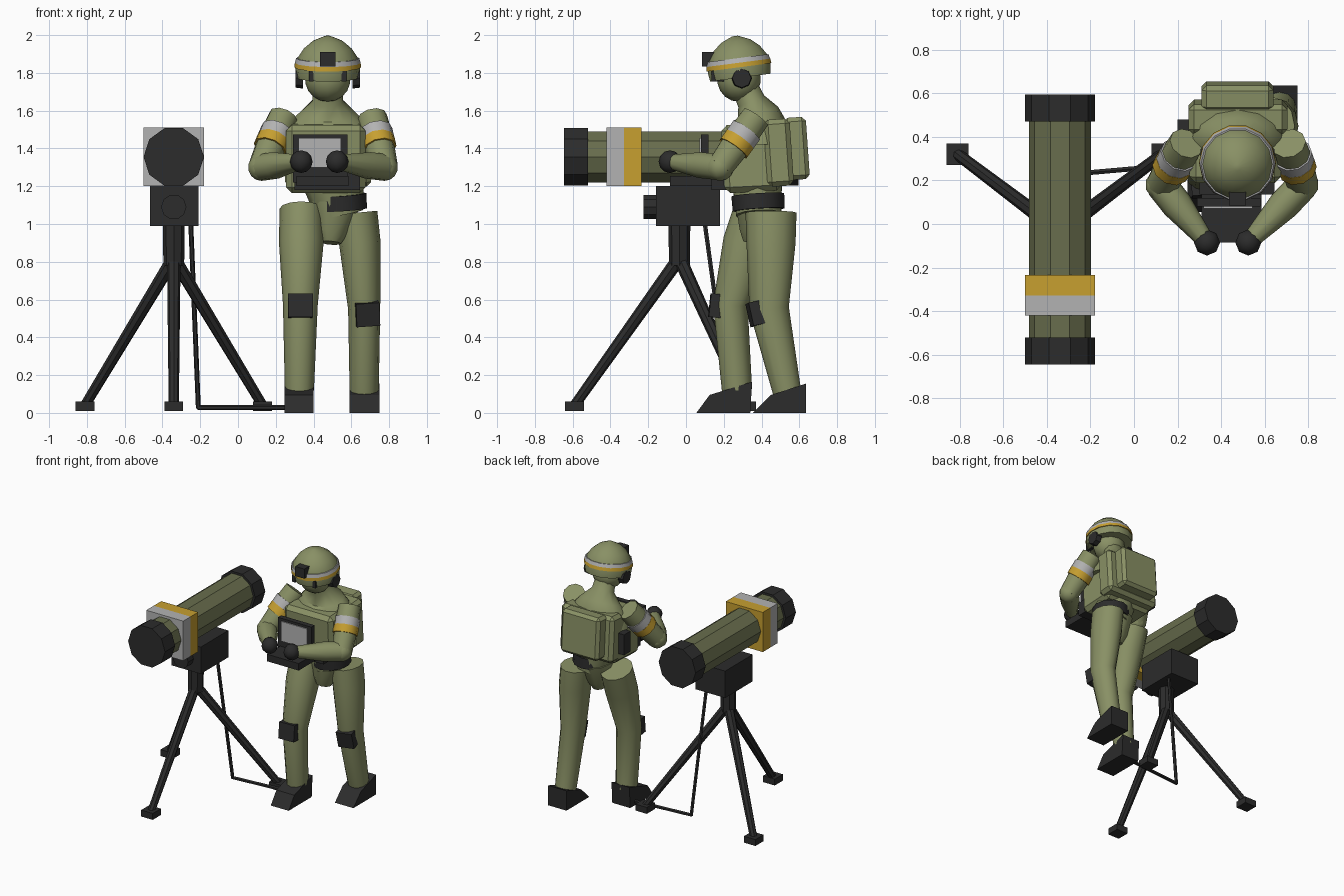
import bpy, bmesh, math
from mathutils import Vector, Matrix, Euler

if "Cube" in bpy.data.objects:
    bpy.data.objects.remove(bpy.data.objects["Cube"])


def material(name, rgb):
    m = bpy.data.materials.new(name)
    m.diffuse_color = (*rgb, 1)
    m.use_nodes = True
    m.node_tree.nodes["Principled BSDF"].inputs["Base Color"].default_value = m.diffuse_color
    return m


OLIVE = material("olive_cloth", (0.25, 0.28, 0.13))
GREEN = material("tube_green", (0.14, 0.155, 0.075))
DARK = material("dark_rubber", (0.025, 0.025, 0.025))
SILVER = material("silver_band", (0.45, 0.45, 0.45))
YELLOW = material("yellow_band", (0.57, 0.35, 0.03))


def finish(name, bm, mat, smooth=0):
    bmesh.ops.recalc_face_normals(bm, faces=bm.faces)
    if smooth:
        for f in bm.faces:
            f.smooth = True
        for e in bm.edges:
            e.smooth = e.calc_face_angle(0) < math.radians(smooth)
    me = bpy.data.meshes.new(name)
    bm.to_mesh(me)
    bm.free()
    me.materials.append(mat)
    ob = bpy.data.objects.new(name, me)
    bpy.context.collection.objects.link(ob)
    return ob


def box(name, lo, hi, mat, bevel=0, rot=(0, 0, 0)):
    lo, hi = Vector(lo), Vector(hi)
    bm = bmesh.new()
    bmesh.ops.create_cube(bm, size=1)
    bmesh.ops.scale(bm, vec=hi - lo, verts=bm.verts)
    if bevel:
        bmesh.ops.bevel(bm, geom=bm.edges[:], offset=bevel, segments=1, affect='EDGES')
    r = Euler([math.radians(a) for a in rot]).to_matrix().to_4x4()
    bm.transform(Matrix.Translation((lo + hi) / 2) @ r)
    return finish(name, bm, mat)


def tube(name, pts, radii, mat, n=10, smooth=45):
    """Skin rings along a path; a radius may be a number or an (x, y) pair."""
    pts = [Vector(p) for p in pts]
    bm = bmesh.new()
    rings = []
    for i, p in enumerate(pts):
        d = (pts[min(i + 1, len(pts) - 1)] - pts[max(i - 1, 0)]).normalized()
        ref = Vector((0, 0, 1)) if abs(d.x) > 0.8 else Vector((1, 0, 0))
        u = (ref - d * ref.dot(d)).normalized()
        v = d.cross(u)
        r = radii[i]
        ru, rv = r if isinstance(r, tuple) else (r, r)
        rings.append([bm.verts.new(p + u * ru * math.cos(2 * math.pi * k / n)
                                   + v * rv * math.sin(2 * math.pi * k / n)) for k in range(n)])
    for a, b in zip(rings, rings[1:]):
        for k in range(n):
            bm.faces.new((a[k], a[(k + 1) % n], b[(k + 1) % n], b[k]))
    bm.faces.new(rings[0])
    bm.faces.new(rings[-1])
    return finish(name, bm, mat, smooth)


def ball(name, c, r, mat, seg=10, rings=7):
    bm = bmesh.new()
    bmesh.ops.create_uvsphere(bm, u_segments=seg, v_segments=rings, radius=1)
    bm.transform(Matrix.Translation(c) @ Matrix.Diagonal((*r, 1)))
    return finish(name, bm, mat, 60)


def boot(name, x0, x1, profile):
    bm = bmesh.new()
    f = bm.faces.new([bm.verts.new((x0, y, z)) for y, z in profile])
    ext = bmesh.ops.extrude_face_region(bm, geom=[f])
    bmesh.ops.translate(bm, vec=(x1 - x0, 0, 0),
                        verts=[g for g in ext["geom"] if isinstance(g, bmesh.types.BMVert)])
    return finish(name, bm, DARK)


# Launch tube with end caps and marking band
TX, TZ = -0.34, 1.355


def along_y(name, y0, y1, r, mat, z=TZ):
    return tube(name, [(TX, y0, z), (TX, y1, z)], [r, r], mat, 10, 0)


along_y("launch_tube", -0.6, 0.55, 0.143, GREEN)
along_y("front_cap", -0.645, -0.52, 0.16, DARK)
along_y("rear_cap", 0.47, 0.595, 0.16, DARK)
box("silver_tube_band", (-0.5, -0.42, 1.2), (-0.18, -0.328, 1.51), SILVER)
box("yellow_tube_band", (-0.5, -0.328, 1.2), (-0.18, -0.235, 1.51), YELLOW)

# Sight unit and tripod
box("sight_unit", (-0.465, -0.16, 0.99), (-0.21, 0.18, 1.2), DARK)
along_y("sight_lens", -0.225, -0.15, 0.067, DARK, 1.09)
tube("tripod_post", [(TX, -0.035, 0.78), (TX, -0.035, 1.0)], [0.055, 0.058], DARK, 8, 0)
for i, (fx, fy) in enumerate([(TX, -0.59), (-0.81, 0.32), (0.13, 0.32)]):
    tube(f"tripod_leg_{i}", [(TX, -0.035, 0.82), (fx, fy, 0.04)], [0.036, 0.027], DARK, 8, 0)
    box(f"tripod_foot_{i}", (fx - 0.05, fy - 0.05, 0.01), (fx + 0.05, fy + 0.05, 0.06), DARK)
tube("cable_drop", [(-0.25, 0.1, 1.0), (-0.21, 0.235, 0.025)], [0.013, 0.013], DARK, 6, 0)
tube("cable_ground", [(-0.215, 0.235, 0.028), (0.3, 0.28, 0.028)], [0.013, 0.013], DARK, 6, 0)

# Legs, knee pads and boots
tube("left_leg", [(0.335, 0.38, 1.08), (0.335, 0.32, 0.9), (0.33, 0.235, 0.57), (0.325, 0.27, 0.12)],
     [(0.115, 0.125), (0.118, 0.125), (0.092, 0.092), (0.077, 0.08)], OLIVE, 12)
tube("right_leg", [(0.63, 0.45, 1.06), (0.645, 0.45, 0.9), (0.668, 0.44, 0.55), (0.668, 0.535, 0.11)],
     [(0.108, 0.135), (0.11, 0.13), (0.085, 0.105), (0.077, 0.075)], OLIVE, 12)
box("left_knee_pad", (0.265, 0.125, 0.505), (0.395, 0.19, 0.63), DARK, 0, (-6, 0, 2))
box("right_knee_pad", (0.62, 0.335, 0.465), (0.745, 0.425, 0.59), DARK, 0, (12, -4, 8))
boot("left_boot", 0.245, 0.4, [(0.055, 0), (0.125, 0.095), (0.35, 0.165), (0.34, 0)])
boot("right_boot", 0.59, 0.75, [(0.355, 0), (0.45, 0.095), (0.635, 0.155), (0.635, 0)])

# Pelvis, waist, belt, shoulders
tube("pelvis", [(0.49, 0.36, 0.9), (0.495, 0.37, 0.96), (0.51, 0.385, 1.1)],
     [(0.055, 0.06), (0.09, 0.09), (0.135, 0.13)], OLIVE, 10)
tube("waist", [(0.54, 0.385, 1.05), (0.5, 0.375, 1.25)], [(0.125, 0.125), (0.17, 0.14)], OLIVE, 10)
tube("belt", [(0.545, 0.385, 1.075), (0.54, 0.38, 1.155)], [0.138, 0.14], DARK, 12)
tube("shoulders", [(0.475, 0.39, 1.42), (0.475, 0.39, 1.53), (0.475, 0.38, 1.58), (0.475, 0.345, 1.65), (0.475, 0.31, 1.73)],
     [(0.24, 0.15), (0.21, 0.145), (0.16, 0.115), (0.082, 0.075), (0.075, 0.07)], OLIVE, 12)

# Vest, packs, radio and chest pouch
box("vest", (0.255, 0.195, 1.17), (0.675, 0.5, 1.53), OLIVE, 0.03, (3, 0, 0))
box("pack_frame", (0.25, 0.42, 1.2), (0.705, 0.56, 1.555), OLIVE, 0.025, (4, 0, 0))
box("backpack", (0.31, 0.525, 1.235), (0.64, 0.645, 1.565), OLIVE, 0.022, (4, 0, 0))
box("radio", (0.2, 0.4, 1.26), (0.27, 0.48, 1.42), DARK)
box("chest_pouch", (0.3, 0.135, 1.18), (0.645, 0.22, 1.29), DARK)

# Hand-held control terminal
box("terminal_screen_case", (0.29, 0.08, 1.22), (0.58, 0.12, 1.475), DARK)
box("terminal_screen", (0.32, 0.072, 1.3), (0.545, 0.082, 1.455), SILVER)
box("terminal_base", (0.31, -0.085, 1.2), (0.585, 0.15, 1.255), DARK)

# Arms, mirrored about slightly different shoulder and hand centres
for side, s in (("left", -1), ("right", 1)):
    sh = Vector((0.475 + s * 0.235, 0.37, 1.565))
    el = Vector((0.45 + s * 0.325, 0.18, 1.3))
    hand = Vector((0.43 + s * 0.095, -0.085, 1.33))
    tube(f"{side}_upper_arm", [sh, sh.lerp(el, 0.4), el], [0.08, 0.085, 0.072], OLIVE, 10)
    ball(f"{side}_elbow", el, (0.075, 0.075, 0.072), OLIVE)
    tube(f"{side}_forearm", [el, el.lerp(hand, 0.35), hand], [0.072, 0.072, 0.038], OLIVE, 10)
    ball(f"{side}_glove", hand, (0.06, 0.06, 0.06), DARK, 8, 6)
    for nm, a, b, m in (("silver", 0.27, 0.45, SILVER), ("yellow", 0.45, 0.62, YELLOW)):
        tube(f"{side}_{nm}_armband", [sh.lerp(el, a), sh.lerp(el, b)], [0.091, 0.09], m, 10)
    # Headset cups and chin straps
    x = 0.475 + s * 0.13
    tube(f"{side}_ear_cup", [(x, 0.295, 1.772), (x + s * 0.04, 0.295, 1.772)], [0.055, 0.05], DARK, 8, 0)
    x = 0.475 + s * 0.087
    box(f"{side}_goggle_strap", (x - 0.013, 0.135, 1.755), (x + 0.013, 0.2, 1.81), DARK)

# Head and tilted helmet with stripes
ball("head", (0.475, 0.28, 1.765), (0.12, 0.115, 0.118), OLIVE, 12, 9)
BASE, UP = Vector((0.475, 0.288, 1.775)), Vector((0, -math.sin(0.13), math.cos(0.13)))


def helmet_part(name, prof, mat):
    return tube(name, [BASE + UP * h for h, r in prof], [r for h, r in prof], mat, 14)


helmet_part("helmet", [(0, 0.166), (0.05, 0.172), (0.105, 0.16), (0.155, 0.127), (0.195, 0.08), (0.222, 0.015)], OLIVE)
helmet_part("yellow_helmet_band", [(0.055, 0.177), (0.079, 0.174)], YELLOW)
helmet_part("silver_helmet_band", [(0.079, 0.174), (0.104, 0.167)], SILVER)
box("helmet_mount", (0.435, 0.085, 1.835), (0.515, 0.15, 1.91), DARK)
